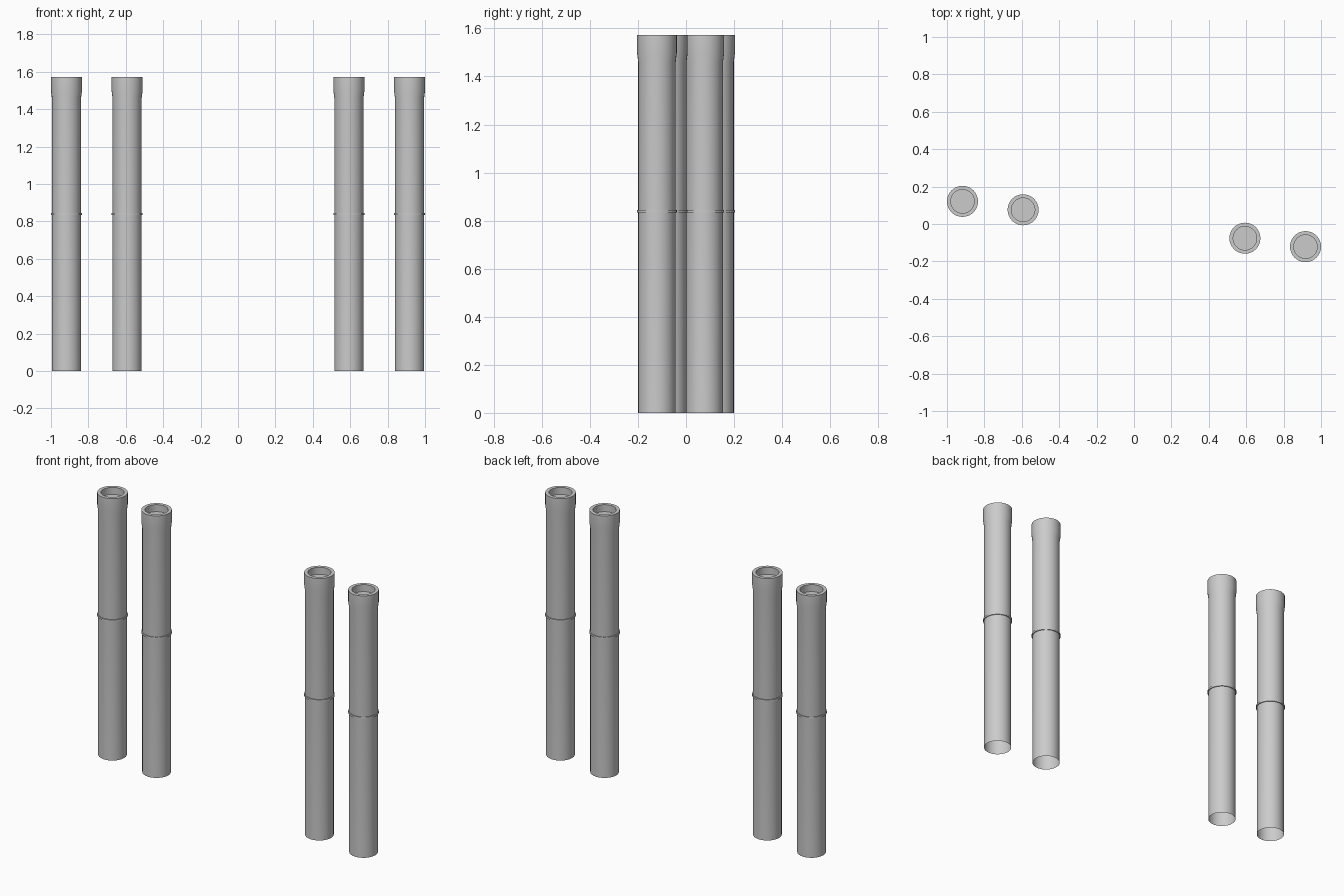
import bpy
import math

cube = bpy.data.objects.get("Cube")
if cube:
    bpy.data.objects.remove(cube, do_unlink=True)

grey = bpy.data.materials.new("light_grey")
grey.use_nodes = True
colour = (0.6, 0.6, 0.6, 1)
grey.diffuse_color = colour
grey.node_tree.nodes["Principled BSDF"].inputs["Base Color"].default_value = colour

SIDES = 32


def lathe(name, profile, location, closed=False, cap_end=False):
    """Revolve a (radius, height) profile around the vertical axis."""
    verts, faces = [], []
    for r, z in profile:
        for i in range(SIDES):
            a = math.tau * i / SIDES
            verts.append((r * math.cos(a), r * math.sin(a), z))
    rows = len(profile)
    for k in range(rows if closed else rows - 1):
        low, high = k * SIDES, (k + 1) % rows * SIDES
        for i in range(SIDES):
            j = (i + 1) % SIDES
            faces.append((low + i, low + j, high + j, high + i))
    if cap_end:
        faces.append(tuple(range((rows - 1) * SIDES, rows * SIDES)))
    mesh = bpy.data.meshes.new(name)
    mesh.from_pydata(verts, [], faces)
    mesh.materials.append(grey)
    obj = bpy.data.objects.new(name, mesh)
    bpy.context.collection.objects.link(obj)
    obj.location = location
    bpy.ops.object.select_all(action='DESELECT')
    obj.select_set(True)
    bpy.context.view_layer.objects.active = obj
    bpy.ops.object.shade_smooth_by_angle(angle=math.radians(25))
    return obj


# Tube open below, flared collar, and a recessed socket with a floor on top
pipe = [(0.078, 0), (0.078, 1.46), (0.083, 1.5), (0.083, 1.572),
        (0.063, 1.572), (0.063, 1.53)]
# Thin band around the middle joint
band = [(0.077, 0.834), (0.083, 0.834), (0.083, 0.845), (0.077, 0.845)]

# Two pairs, the second turned half a circle around the centre
for side, sign in (("left", 1), ("right", -1)):
    for place, x, y in (("outer", 0.917, -0.121), ("inner", 0.593, -0.076)):
        spot = (sign * x, sign * y, 0)
        lathe(f"{side}_{place}_pipe", pipe, spot, cap_end=True)
        lathe(f"{side}_{place}_band", band, spot, closed=True)
